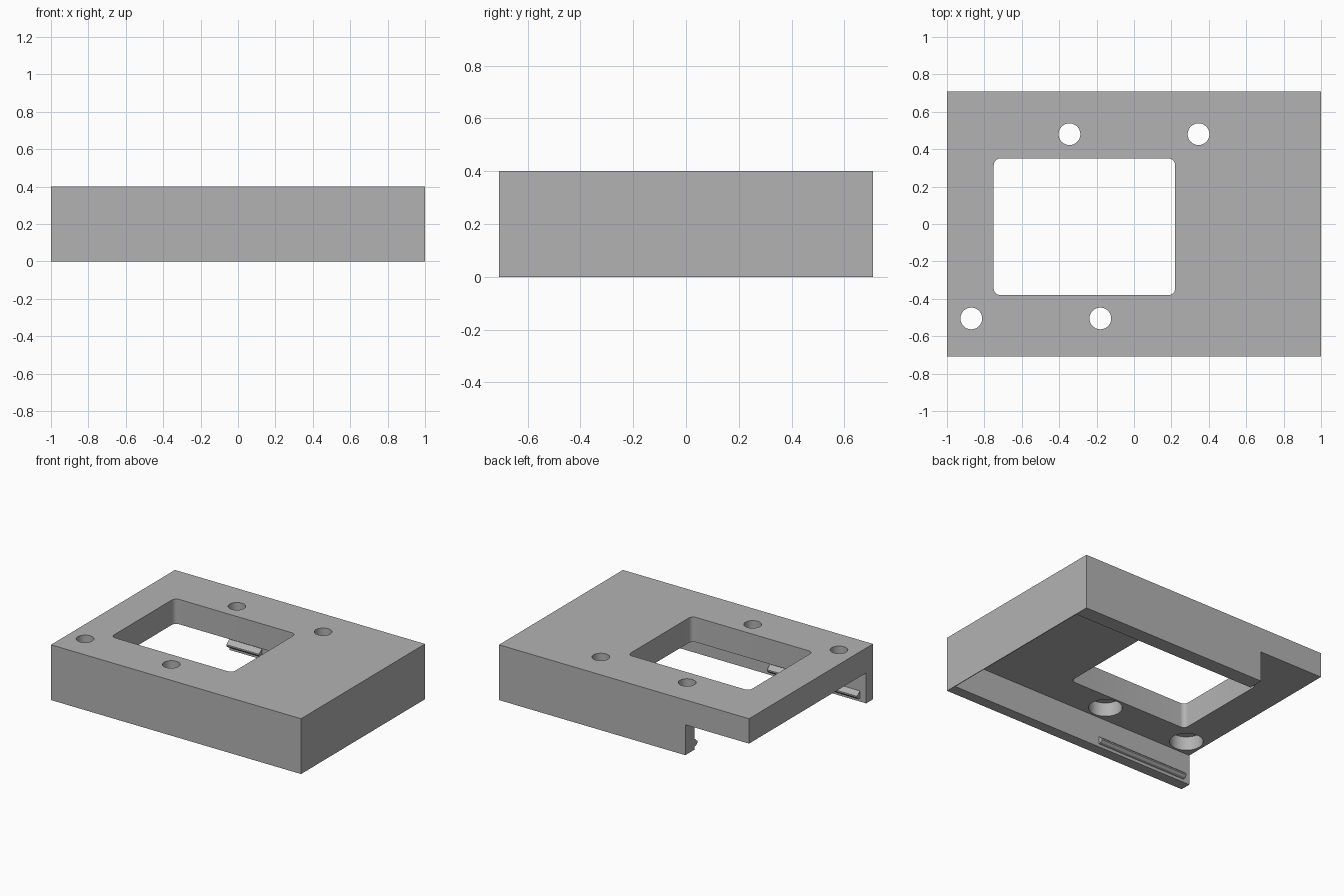
import bpy
import bmesh
from math import radians, cos, sin
from mathutils import Vector

cube = bpy.data.objects.get("Cube")
if cube:
    bpy.data.objects.remove(cube, do_unlink=True)

grey = bpy.data.materials.new("plain grey")
grey.use_nodes = True
GREY = (0.45, 0.45, 0.45, 1)
grey.diffuse_color = GREY
grey.node_tree.nodes["Principled BSDF"].inputs["Base Color"].default_value = GREY


def prism(name, outline, start, depth):
    """Extrude a closed outline of 3D points from start along depth."""
    bm = bmesh.new()
    face = bm.faces.new([bm.verts.new(Vector(p) + Vector(start)) for p in outline])
    moved = bmesh.ops.extrude_face_region(bm, geom=[face])["geom"]
    bmesh.ops.translate(bm, vec=Vector(depth),
                        verts=[v for v in moved if isinstance(v, bmesh.types.BMVert)])
    bmesh.ops.recalc_face_normals(bm, faces=bm.faces)
    mesh = bpy.data.meshes.new(name)
    bm.to_mesh(mesh)
    bm.free()
    mesh.materials.append(grey)
    obj = bpy.data.objects.new(name, mesh)
    bpy.context.collection.objects.link(obj)
    return obj


def box(name, x0, x1, y0, y1, z0, z1):
    outline = [(x0, y0, 0), (x1, y0, 0), (x1, y1, 0), (x0, y1, 0)]
    return prism(name, outline, (0, 0, z0), (0, 0, z1 - z0))


def disc(name, x, y, radius, z0, z1, sides=48):
    angles = [radians(360 * i / sides) for i in range(sides)]
    outline = [(x + radius * cos(a), y + radius * sin(a), 0) for a in angles]
    return prism(name, outline, (0, 0, z0), (0, 0, z1 - z0))


def rounded_window(name, x0, x1, y0, y1, r, z0, z1, steps=8):
    corners = [(x1 - r, y1 - r), (x0 + r, y1 - r), (x0 + r, y0 + r), (x1 - r, y0 + r)]
    outline = []
    for quarter, (cx, cy) in enumerate(corners):
        for i in range(steps + 1):
            a = radians(90 * (quarter + i / steps))
            outline.append((cx + r * cos(a), cy + r * sin(a), 0))
    return prism(name, outline, (0, 0, z0), (0, 0, z1 - z0))


def cut(body, cutter):
    cutter.hide_render = True
    mod = body.modifiers.new("cut", "BOOLEAN")
    mod.operation = "DIFFERENCE"
    mod.solver = "EXACT"
    mod.object = cutter
    bpy.context.view_layer.objects.active = body
    bpy.ops.object.modifier_apply(modifier=mod.name)
    bpy.data.objects.remove(cutter, do_unlink=True)


SLAB = 0.22       # underside of the top plate
FRONT_IN = -0.63  # inner face of front wall
BACK_IN = 0.60    # inner face of back wall
BACK_END = -0.49  # where the back wall stops

# Cover block, hollow below, open at one end and part of the back
cover = box("cover", -1, 1, -0.708, 0.708, 0, 0.4)
cut(cover, box("cavity", -1.1, 0.995, FRONT_IN, BACK_IN, -0.1, SLAB))
cut(cover, box("back_notch", -1.1, BACK_END, 0.5, 0.8, -0.1, SLAB))

# Window through the top plate
cut(cover, rounded_window("window", -0.75, 0.22, -0.38, 0.35, 0.035, 0.1, 0.5))

# Screw holes with wide counterbores underneath
for x, y in [(-0.87, -0.505), (-0.18, -0.505), (-0.345, 0.48), (0.345, 0.48)]:
    cut(cover, disc("screw_hole", x, y, 0.058, 0.1, 0.5))
    cut(cover, disc("counterbore", x, y, 0.11, 0.1, 0.32))

# Snap ridges low on the inner faces of both long walls
ridge = [(-0.01, 0.02), (0.018, 0.026), (0.032, 0.04), (0.032, 0.05), (-0.01, 0.085)]
for name, wall, side, x0, x1 in [("front_ridge", FRONT_IN, 1, -0.95, -0.23),
                                 ("back_ridge", BACK_IN, -1, BACK_END, -0.23)]:
    prism(name, [(0, wall + side * d, z) for d, z in ridge], (x0, 0, 0), (x1 - x0, 0, 0))

bpy.ops.object.select_all(action="DESELECT")
cover.select_set(True)
bpy.context.view_layer.objects.active = cover
bpy.ops.object.shade_smooth_by_angle(angle=radians(30))
